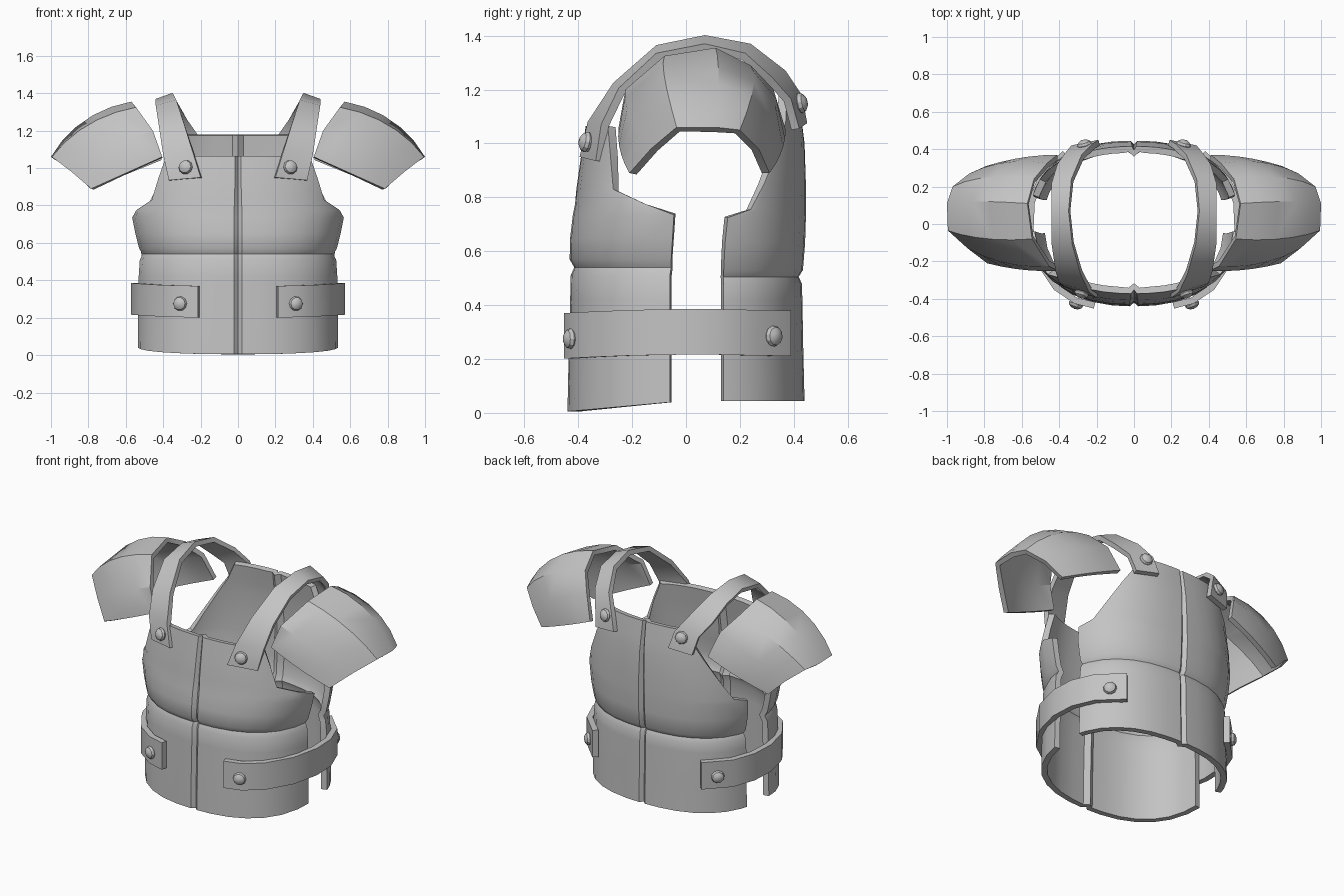
import bpy, bmesh, math
from mathutils import Vector

if "Cube" in bpy.data.objects:
    bpy.data.objects.remove(bpy.data.objects["Cube"])

metal = bpy.data.materials.new("grey_metal")
metal.diffuse_color = (0.55, 0.55, 0.55, 1)
metal.use_nodes = True
metal.node_tree.nodes["Principled BSDF"].inputs["Base Color"].default_value = metal.diffuse_color
N = 2.4  # roundness of the torso cross-section


def finish(ob, mods):
    """Apply modifiers, set the colour and shade."""
    bpy.ops.object.select_all(action='DESELECT')
    bpy.context.view_layer.objects.active = ob
    ob.select_set(True)
    for m in mods:
        bpy.ops.object.modifier_apply(modifier=m.name)
    ob.data.materials.append(metal)
    bpy.ops.object.shade_smooth_by_angle(angle=math.radians(32))


def shell(name, rows, thick, ref, mirror=False):
    """Sheet through rows of points, facing away from ref, thickened inward."""
    bm = bmesh.new()
    grid = [[bm.verts.new(p) for p in r] for r in rows]
    for r0, r1 in zip(grid, grid[1:]):
        for i in range(len(r0) - 1):
            bm.faces.new((r0[i], r0[i + 1], r1[i + 1], r1[i]))
    bm.normal_update()
    ref = Vector(ref)
    out = sum(f.normal.dot(f.calc_center_median() - ref) for f in bm.faces)
    if out < 0:
        bmesh.ops.reverse_faces(bm, faces=bm.faces[:])
    me = bpy.data.meshes.new(name)
    bm.to_mesh(me)
    bm.free()
    ob = bpy.data.objects.new(name, me)
    bpy.context.collection.objects.link(ob)
    mods = [ob.modifiers.new("thickness", 'SOLIDIFY')]
    mods[0].thickness = thick
    mods[0].offset = -1
    if mirror:
        mods.append(ob.modifiers.new("mirror", 'MIRROR'))
        mods[1].use_mirror_merge = False
    finish(ob, mods)
    return ob


def oval_y(x, a, b):
    return b * max(0, 1 - (abs(x) / a) ** N) ** (1 / N)


def plate(name, sign, profile, dip):
    """Half torso; profile rows are z, half width, depth, depth at side edge."""
    half = [0.025, 0.14, 0.28, 0.42, 0.56, 0.7, 0.85, 1]
    cols = [-s for s in reversed(half)] + [0] + half
    rows = []
    for k, (z, a, b, ye) in enumerate(profile):
        xe = a * (1 - (ye / b) ** N) ** (1 / N)
        row = []
        for s in cols:
            x = xe * math.sin(s * math.pi / 2)
            y = oval_y(x, a, b)
            drop = dip * (1 - y / b) if k == 0 else 0
            row.append((x, sign * (y - (0.02 if s == 0 else 0)), z + drop))
        rows.append(row)
    shell(name, rows, 0.035, (0, 0, 0.55))


# Breastplate and backplate, with waist crease, centre groove and armholes
plate("breastplate", -1, [
    (0.005, 0.537, 0.44, 0.06), (0.25, 0.535, 0.435, 0.06),
    (0.42, 0.533, 0.43, 0.06), (0.51, 0.527, 0.428, 0.06),
    (0.54, 0.512, 0.415, 0.055), (0.57, 0.53, 0.432, 0.055),
    (0.65, 0.55, 0.43, 0.05), (0.735, 0.567, 0.42, 0.045),
    (0.775, 0.565, 0.412, 0.15), (0.83, 0.56, 0.407, 0.27),
    (0.95, 0.545, 0.39, 0.28), (1.065, 0.535, 0.372, 0.29)], 0.04)
plate("backplate", 1, [
    (0.045, 0.537, 0.44, 0.14), (0.25, 0.535, 0.435, 0.14),
    (0.42, 0.533, 0.432, 0.14), (0.48, 0.527, 0.43, 0.14),
    (0.505, 0.515, 0.418, 0.14), (0.53, 0.53, 0.434, 0.14),
    (0.63, 0.55, 0.442, 0.145), (0.725, 0.56, 0.445, 0.155),
    (0.755, 0.56, 0.445, 0.24), (0.85, 0.55, 0.445, 0.29),
    (1.0, 0.54, 0.44, 0.35), (1.08, 0.535, 0.43, 0.37),
    (1.18, 0.53, 0.415, 0.375)], 0)

# Shoulder straps: inner edge and outer edge of each station
strap = [
    ((0.20, -0.395, 0.95), (0.37, -0.335, 0.935)),
    ((0.24, -0.365, 1.08), (0.40, -0.315, 1.07)),
    ((0.285, -0.27, 1.225), (0.42, -0.25, 1.205)),
    ((0.33, -0.11, 1.365), (0.44, -0.11, 1.335)),
    ((0.35, 0.07, 1.402), (0.44, 0.07, 1.37)),
    ((0.335, 0.24, 1.37), (0.44, 0.22, 1.335)),
    ((0.28, 0.37, 1.27), (0.41, 0.32, 1.245)),
    ((0.22, 0.43, 1.18), (0.36, 0.39, 1.165)),
    ((0.19, 0.45, 1.075), (0.335, 0.42, 1.055))]
shell("shoulder_straps", strap, 0.03, (0.3, 0.03, 1.0), True)

# Waist bands wrapping each side, from front to back
lower, upper = [], []
for x, y, dz in [(0.215, -0.452, -0.012), (0.32, -0.425, -0.01),
                 (0.43, -0.35, -0.006), (0.53, -0.2, 0), (0.572, -0.03, 0.003),
                 (0.565, 0.12, 0.003), (0.51, 0.26, 0), (0.38, 0.39, -0.002)]:
    lower.append((x, y, 0.213 + dz))
    upper.append((x, y, 0.382 + dz))
shell("waist_bands", [lower, upper], 0.035, (0, 0, 0.3), True)

# Shoulder guards: arch from the neck rim to the arm rim, bulging between
neck_rim = [(0.405, -0.25, 1.06), (0.455, -0.225, 1.2), (0.545, -0.08, 1.325),
            (0.57, 0.11, 1.355), (0.535, 0.24, 1.29), (0.465, 0.325, 1.2),
            (0.41, 0.37, 1.05)]
arm_rim = [(0.785, -0.21, 0.89), (0.89, -0.13, 0.98), (0.995, -0.035, 1.06),
           (1.0, 0.11, 1.06), (0.97, 0.2, 1.05), (0.88, 0.27, 0.98),
           (0.79, 0.31, 0.89)]
rows = []
for k in range(6):
    t = k / 5
    pts = [Vector(p).lerp(Vector(q), t) for p, q in zip(neck_rim, arm_rim)]
    mid = (pts[0] + pts[-1]) / 2
    bulge = 0.06 * 4 * t * (1 - t)
    rows.append([p + (p - mid).normalized() * bulge
                 * (0.25 + 0.75 * math.sin(math.pi * j / 6))
                 for j, p in enumerate(pts)])
shell("shoulder_guards", rows, 0.03, (0.6, 0.07, 0.9), True)


# Domed rivets on strap and band ends
def rivet(name, loc, normal):
    bm = bmesh.new()
    bmesh.ops.create_uvsphere(bm, u_segments=10, v_segments=6, radius=0.039)
    rot = Vector((0, 0, 1)).rotation_difference(Vector(normal)).to_matrix()
    for v in bm.verts:
        v.co.z *= 0.7
        v.co = rot @ v.co + Vector(loc)
    me = bpy.data.meshes.new(name)
    bm.to_mesh(me)
    bm.free()
    ob = bpy.data.objects.new(name, me)
    bpy.context.collection.objects.link(ob)
    finish(ob, [ob.modifiers.new("mirror", 'MIRROR')])


rivet("front_strap_rivets", (0.28, -0.37, 1.005), (0.3, -0.9, 0.2))
rivet("back_strap_rivets", (0.265, 0.424, 1.15), (0.25, 0.95, 0.2))
rivet("front_band_rivets", (0.31, -0.428, 0.275), (0.35, -0.95, 0))
rivet("back_band_rivets", (0.45, 0.325, 0.285), (0.7, 0.7, 0))
